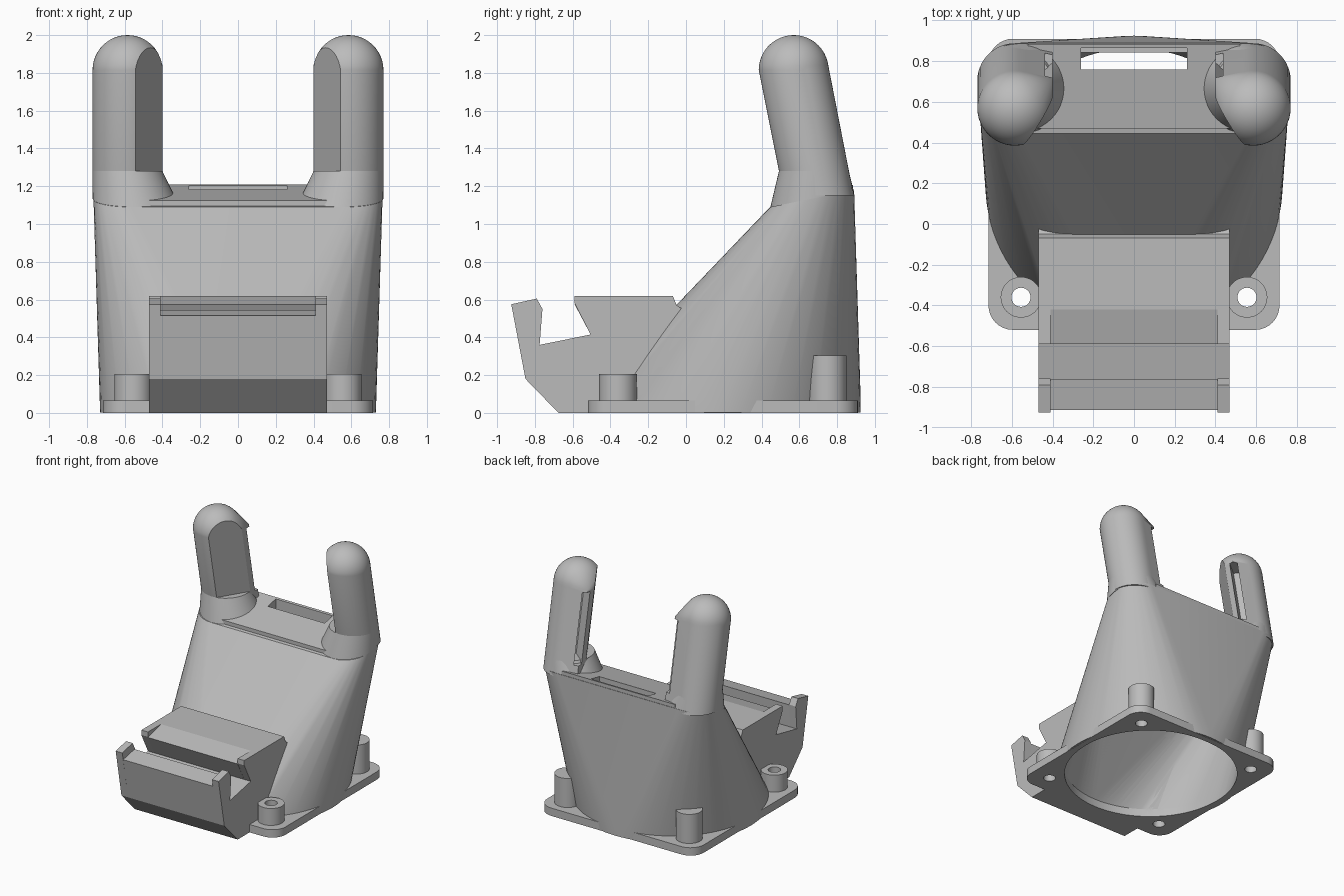
import bpy, bmesh
from math import cos, sin, pi, radians
from mathutils import Vector

if "Cube" in bpy.data.objects:
    bpy.data.objects.remove(bpy.data.objects["Cube"], do_unlink=True)

grey = bpy.data.materials.new("plain grey")
grey.use_nodes = True
colour = (0.5, 0.5, 0.5, 1)
grey.diffuse_color = colour
grey.node_tree.nodes["Principled BSDF"].inputs["Base Color"].default_value = colour


def finish(name, bm):
    bmesh.ops.recalc_face_normals(bm, faces=bm.faces)
    mesh = bpy.data.meshes.new(name)
    bm.to_mesh(mesh)
    bm.free()
    mesh.materials.append(grey)
    ob = bpy.data.objects.new(name, mesh)
    bpy.context.collection.objects.link(ob)
    return ob


def hull(name, points):
    bm = bmesh.new()
    for p in points:
        bm.verts.new(p)
    bmesh.ops.remove_doubles(bm, verts=bm.verts, dist=0.0005)
    res = bmesh.ops.convex_hull(bm, input=bm.verts)
    junk = {g for g in res["geom_interior"] + res["geom_unused"] if isinstance(g, bmesh.types.BMVert)}
    bmesh.ops.delete(bm, geom=list(junk), context="VERTS")
    bmesh.ops.dissolve_limit(bm, angle_limit=radians(0.2), verts=bm.verts, edges=bm.edges)
    return finish(name, bm)


def prism(name, profile, x0, x1):
    """Extrude a side profile (y, z) between two x positions."""
    bm = bmesh.new()
    face = bm.faces.new([bm.verts.new((x0, y, z)) for y, z in profile])
    new = bmesh.ops.extrude_face_region(bm, geom=[face])["geom"]
    bmesh.ops.translate(bm, vec=(x1 - x0, 0, 0), verts=[g for g in new if isinstance(g, bmesh.types.BMVert)])
    return finish(name, bm)


def ring(x, y, r, n=48):
    return [(x + r * cos(2 * pi * i / n), y + r * sin(2 * pi * i / n)) for i in range(n)]


def at(outline, *heights):
    return [(x, y, z) for z in heights for x, y in outline]


def roof(y):
    return 1.09 + 0.2 * (y - 0.445)


def on_roof(outline, lift=0.0):
    return [(x, y, roof(y) + lift) for x, y in outline]


def rounded(hx, y0, y1, r):
    return [p for sx in (-1, 1) for y in (y0 + r, y1 - r) for p in ring(sx * (hx - r), y, r, 32)]


def rect(hx, y0, y1):
    return [(-hx, y0), (hx, y0), (hx, y1), (-hx, y1)]


def cut(ob, *cutters):
    for c in cutters:
        mod = ob.modifiers.new("cut", "BOOLEAN")
        mod.operation = "DIFFERENCE"
        mod.solver = "EXACT"
        mod.object = c
        bpy.context.view_layer.objects.active = ob
        bpy.ops.object.modifier_apply(modifier=mod.name)
        c.hide_render = True
        c.hide_set(True)


def smooth(ob, angle=28):
    bpy.ops.object.select_all(action="DESELECT")
    ob.select_set(True)
    bpy.context.view_layer.objects.active = ob
    bpy.ops.object.shade_smooth_by_angle(angle=radians(angle))


helpers = []


def helper(points):
    ob = hull("cutter", points)
    helpers.append(ob)
    return ob


# Hollow duct: round inlet below, sloping rounded outlet above
MID = 0.195
cavity = helper(at(ring(0, MID, 0.665, 96), -0.05, 0.065) + on_roof(rounded(0.71, 0.5, 0.84, 0.14), -0.05))
slot = helper(at(rect(0.26, 0.76, 0.865), 1.0, 1.5))
duct = hull("duct_body", at(ring(0, MID, 0.73, 96), 0.002, 0.065) + on_roof(rounded(0.765, 0.445, 0.89, 0.2)))
cut(duct, cavity, slot)
smooth(duct)

# Raised panel on the roof
panel_outline = rect(0.52, 0.47, 0.885)
panel = hull("roof_panel", on_roof(panel_outline, -0.01) + on_roof(panel_outline, 0.03))
cut(panel, slot)

# Mounting flange with four screw posts
flange = hull("base_flange", at(rounded(0.715, -0.52, 0.91, 0.12), 0, 0.065))
cut(flange, cavity)
for label, y, top, depth in (("front", -0.36, 0.205, 0.3), ("back", 0.75, 0.305, 0.2)):
    for side, s in (("left", 1), ("right", -1)):
        x = s * 0.555
        hole = helper(at(ring(x, y, 0.047, 32), -0.05, depth))
        post = hull(f"{label}_{side}_post", at(ring(x, y, 0.1), 0.03, top))
        cut(post, hole, cavity)
        cut(flange, hole)
        smooth(post)
smooth(flange)

# Clip bracket: low centre section between two taller cheeks
lower = [(0.06, 0.5), (-0.2, 0), (-0.675, 0), (-0.85, 0.18)]
back_top = [(-0.07, 0.62), (-0.05, 0.57)]
cheek = lower + [(-0.925, 0.575), (-0.79, 0.605), (-0.76, 0.55), (-0.775, 0.36),
                 (-0.505, 0.415), (-0.59, 0.58), (-0.59, 0.62)] + back_top
centre = lower + [(-0.913, 0.515), (-0.765, 0.545), (-0.775, 0.36),
                  (-0.505, 0.415), (-0.59, 0.575), (-0.42, 0.62)] + back_top
for name, profile, x0, x1 in (("bracket_centre", centre, -0.41, 0.41),
                              ("bracket_left_cheek", cheek, 0.41, 0.47),
                              ("bracket_right_cheek", cheek, -0.47, -0.41)):
    cut(prism(name, profile, x0, x1), cavity)

# Leaning nozzle arms
R, AX, TOP = 0.185, 0.585, 1.815
NORMAL, ALONG = Vector((0.85, -0.52)), Vector((0.52, 0.85))
TIP = Vector((0.185, 0.15))
OUT = TIP.normalized()
SIDE = Vector((-OUT.y, OUT.x))


def arm_points(s, outline, *heights):
    """Place points around the leaning arm axis; local +x points inwards."""
    return [(s * (AX - u), 0.57 + 0.2 * (TOP - z) + v, z) for z in heights for u, v in outline]


for side, s in (("left", 1), ("right", -1)):
    dome = []
    for k in range(13):
        a = pi / 2 * k / 12
        dome += arm_points(s, ring(0, 0, R * cos(a)), TOP)
        dome[-48:] = [(x, y, TOP + R * sin(a)) for x, y, z in dome[-48:]]
    arm = hull(f"{side}_arm", dome + arm_points(s, ring(0, 0, R), 1.15) + arm_points(s, [TIP], 1.15, 1.84))
    flat = [NORMAL * d + ALONG * t for d in (0.13, 0.4) for t in (-0.4, 0.4)]
    slit = [OUT * d + SIDE * t for d in (0.06, 0.4) for t in (-0.03, 0.03)]
    cut(arm, helper(arm_points(s, flat, 1.28, 2.2)), helper(arm_points(s, slit, 1.26, 1.82)))
    smooth(arm)

    # Flared foot joining the arm to the roof
    foot = hull(f"{side}_arm_foot", arm_points(s, ring(0, 0, R), 1.28) + on_roof(ring(s * 0.55, 0.667, 0.22), 0.0))
    smooth(foot)

for ob in helpers:
    bpy.data.objects.remove(ob, do_unlink=True)
